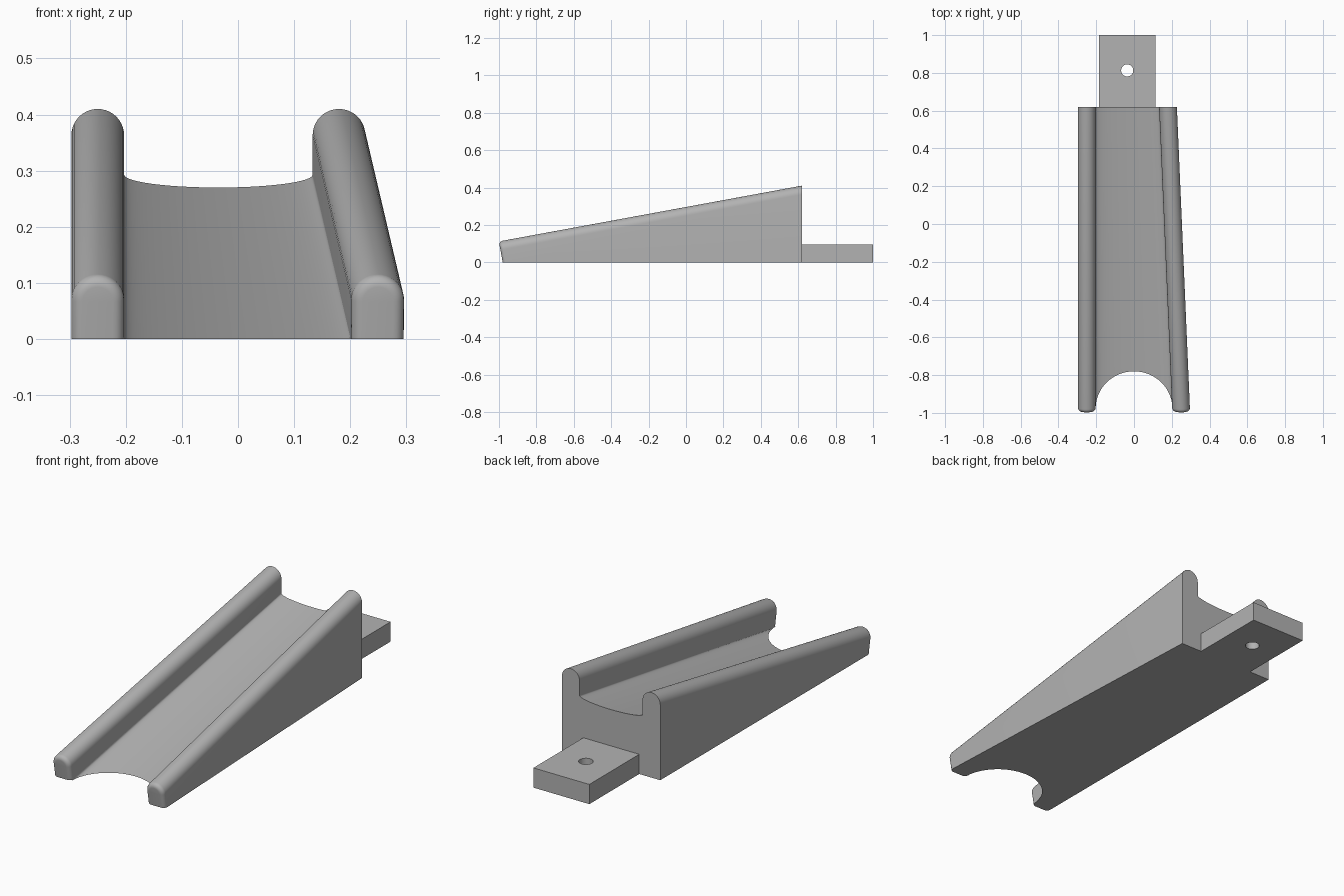
import bpy, bmesh
from math import sin, cos, pi

BACK, TOP, SLOPE = 0.62, 0.41, 0.184      # rear plane, rail crest, incline
HALF, FILLET = 0.047, 0.02                # rail half width, nose rounding
NOSE = -0.98                              # foot of the tilted nose

cube = bpy.data.objects.get("Cube")
if cube:
    bpy.data.objects.remove(cube, do_unlink=True)

grey = bpy.data.materials.new("plain grey")
grey.use_nodes = True
grey.diffuse_color = (0.45, 0.45, 0.45, 1)
grey.node_tree.nodes["Principled BSDF"].inputs["Base Color"].default_value = grey.diffuse_color


def finish(bm, name):
    bmesh.ops.recalc_face_normals(bm, faces=bm.faces)
    mesh = bpy.data.meshes.new(name)
    bm.to_mesh(mesh)
    bm.free()
    mesh.materials.append(grey)
    obj = bpy.data.objects.new(name, mesh)
    bpy.context.collection.objects.link(obj)
    return obj


def smooth(obj):
    bpy.ops.object.select_all(action='DESELECT')
    obj.select_set(True)
    bpy.context.view_layer.objects.active = obj
    bpy.ops.object.shade_smooth_by_angle(angle=pi / 6)


def loft(rings, name):
    bm = bmesh.new()
    rows = [[bm.verts.new(p) for p in ring] for ring in rings]
    n = len(rows[0])
    for a, b in zip(rows, rows[1:]):
        for i in range(n):
            j = (i + 1) % n
            bm.faces.new((a[i], a[j], b[j], b[i]))
    bm.faces.new(rows[0])
    bm.faces.new(rows[-1])
    obj = finish(bm, name)
    smooth(obj)
    return obj


# Rails: round-topped section swept up the incline, with a rounded, tilted nose
def rail_ring(x_front, x_back, foot, tilt, inset):
    def place(dx, drop=None):
        z = 0
        if drop is not None:
            z = (TOP - SLOPE * (BACK - foot) - drop) / (1 + SLOPE * tilt)
        y = foot - tilt * z
        centre = x_front + (x_back - x_front) * (y + 1) / (BACK + 1)
        return centre + dx, y, z
    r = HALF - inset
    arch = [place(r * cos(pi * i / 20), HALF - r * sin(pi * i / 20)) for i in range(21)]
    return [place(r)] + arch + [place(-r)]


def make_rail(name, x_front, x_back):
    rings = []
    for k in range(6):
        a = pi / 2 * k / 5
        rings.append(rail_ring(x_front, x_back, NOSE + FILLET * (1 - cos(a)),
                               SLOPE, FILLET * (1 - sin(a))))
    rings.append(rail_ring(x_front, x_back, BACK, 0, 0))
    return loft(rings, name)


make_rail("right_rail", -0.25, -0.25)
make_rail("left_rail", 0.25, 0.18)

# Trough: wedge with a hollow top, running out to a curved edge on the ground
bm = bmesh.new()
columns = []
STEPS = 40
for i in range(STEPS + 1):
    a = pi * i / STEPS
    front = bm.verts.new((-0.203 * cos(a), -0.977 + 0.197 * sin(a), 0))
    x = -0.035 - 0.168 * cos(a)
    crest = bm.verts.new((x, BACK, 0.293 - 0.023 * sin(a)))
    base = bm.verts.new((x, BACK, 0))
    columns.append((front, crest, base))
for a, b in zip(columns, columns[1:]):
    for i in range(3):
        j = (i + 1) % 3
        bm.faces.new((a[i], b[i], b[j], a[j]))
bm.faces.new(columns[0])
bm.faces.new(columns[-1])
smooth(finish(bm, "trough"))

# Mounting tongue with a drilled hole
bm = bmesh.new()
bmesh.ops.create_cube(bm, size=1)
for v in bm.verts:
    v.co = (-0.036 + 0.298 * v.co.x, 0.81 + 0.38 * v.co.y, 0.0475 + 0.095 * v.co.z)
tongue = finish(bm, "mounting_tongue")

bm = bmesh.new()
bmesh.ops.create_cone(bm, cap_ends=True, segments=32, radius1=0.032, radius2=0.032, depth=0.4)
bmesh.ops.translate(bm, verts=bm.verts, vec=(-0.036, 0.813, 0.05))
drill = finish(bm, "hole_cutter")
drill.hide_render = True

cut = tongue.modifiers.new("hole", 'BOOLEAN')
cut.operation = 'DIFFERENCE'
cut.solver = 'EXACT'
cut.object = drill
bpy.context.view_layer.objects.active = tongue
bpy.ops.object.modifier_apply(modifier="hole")
bpy.data.objects.remove(drill, do_unlink=True)
smooth(tongue)
